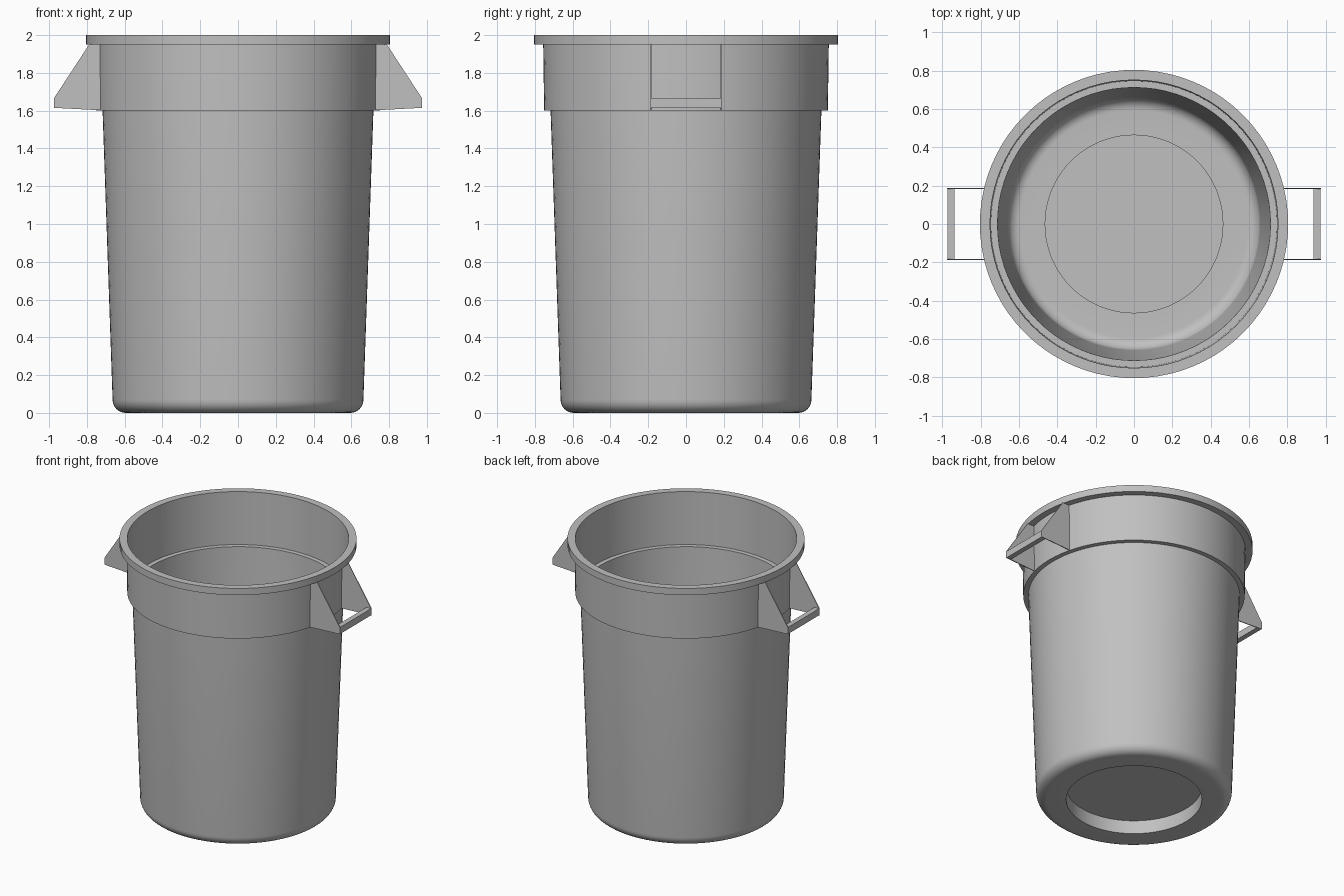
import bpy, bmesh, math
from mathutils import Matrix, Vector

cube = bpy.data.objects.get("Cube")
if cube:
    bpy.data.objects.remove(cube, do_unlink=True)

# One grey plastic for everything
plastic = bpy.data.materials.new("grey plastic")
plastic.use_nodes = True
grey = (0.53, 0.53, 0.53, 1)
plastic.diffuse_color = grey
plastic.node_tree.nodes["Principled BSDF"].inputs["Base Color"].default_value = grey


def finish(name, bm, smooth=False):
    bmesh.ops.recalc_face_normals(bm, faces=bm.faces)
    mesh = bpy.data.meshes.new(name)
    bm.to_mesh(mesh)
    bm.free()
    obj = bpy.data.objects.new(name, mesh)
    bpy.context.collection.objects.link(obj)
    mesh.materials.append(plastic)
    if smooth:
        bpy.ops.object.select_all(action='DESELECT')
        obj.select_set(True)
        bpy.context.view_layer.objects.active = obj
        bpy.ops.object.shade_smooth_by_angle(angle=math.radians(30))
    return obj


def lathe(name, profile, steps=80):
    bm = bmesh.new()
    verts = [bm.verts.new((r, 0, z)) for r, z in profile]
    edges = [bm.edges.new(pair) for pair in zip(verts, verts[1:])]
    bmesh.ops.spin(bm, geom=verts + edges, cent=(0, 0, 0), axis=(0, 0, 1),
                   angle=math.tau, steps=steps)
    bmesh.ops.remove_doubles(bm, verts=bm.verts, dist=0.0002)
    return finish(name, bm, True)


def fillet(cx, cz, radius, steps=8):
    """Quarter arc from straight down to straight outward."""
    return [(cx + radius * math.sin(a), cz - radius * math.cos(a))
            for a in (math.pi / 2 * i / steps for i in range(steps + 1))]


# Thin tapered shell with a recessed base, wide collar and flat lip
wall = 0.006
outside = [(0, 0.1), (0.46, 0.1), (0.46, 0)] + fillet(0.594, 0.07, 0.07) + [
    (0.717, 1.6), (0.751, 1.6), (0.756, 1.95), (0.804, 1.95), (0.804, 2)]
inside = [(0.751, 2), (0.746, 1.6 + wall), (0.712, 1.6 + wall)]
inside += fillet(0.594, 0.07, 0.07 - wall)[::-1]
inside += [(0.46 + wall, wall), (0.46 + wall, 0.1 + wall), (0, 0.1 + wall)]
lathe("bin_body", outside + inside)

# Handles: two thin side plates and a grip bar on each side
plate_outline = [(0.726, 1.602), (0.975, 1.615), (0.975, 1.665),
                 (0.787, 1.952), (0.726, 1.952)]
half_width, thick = 0.188, 0.006


def side_plate(name, sx, sy):
    bm = bmesh.new()
    face = bm.faces.new([bm.verts.new((sx * x, sy * half_width, z))
                         for x, z in plate_outline])
    new = bmesh.ops.extrude_face_region(bm, geom=[face])["geom"]
    moved = [v for v in new if isinstance(v, bmesh.types.BMVert)]
    bmesh.ops.translate(bm, verts=moved, vec=Vector((0, -sy * thick, 0)))
    finish(name, bm)


def grip_bar(name, sx):
    bm = bmesh.new()
    size = Matrix.Diagonal((0.038, 2 * half_width - thick, 0.05, 1))
    bmesh.ops.create_cube(bm, size=1,
                          matrix=Matrix.Translation((sx * 0.955, 0, 1.64)) @ size)
    finish(name, bm)


for side, sx in (("left", 1), ("right", -1)):
    for end, sy in (("front", -1), ("back", 1)):
        side_plate(f"{side}_handle_{end}_plate", sx, sy)
    grip_bar(f"{side}_handle_grip", sx)
